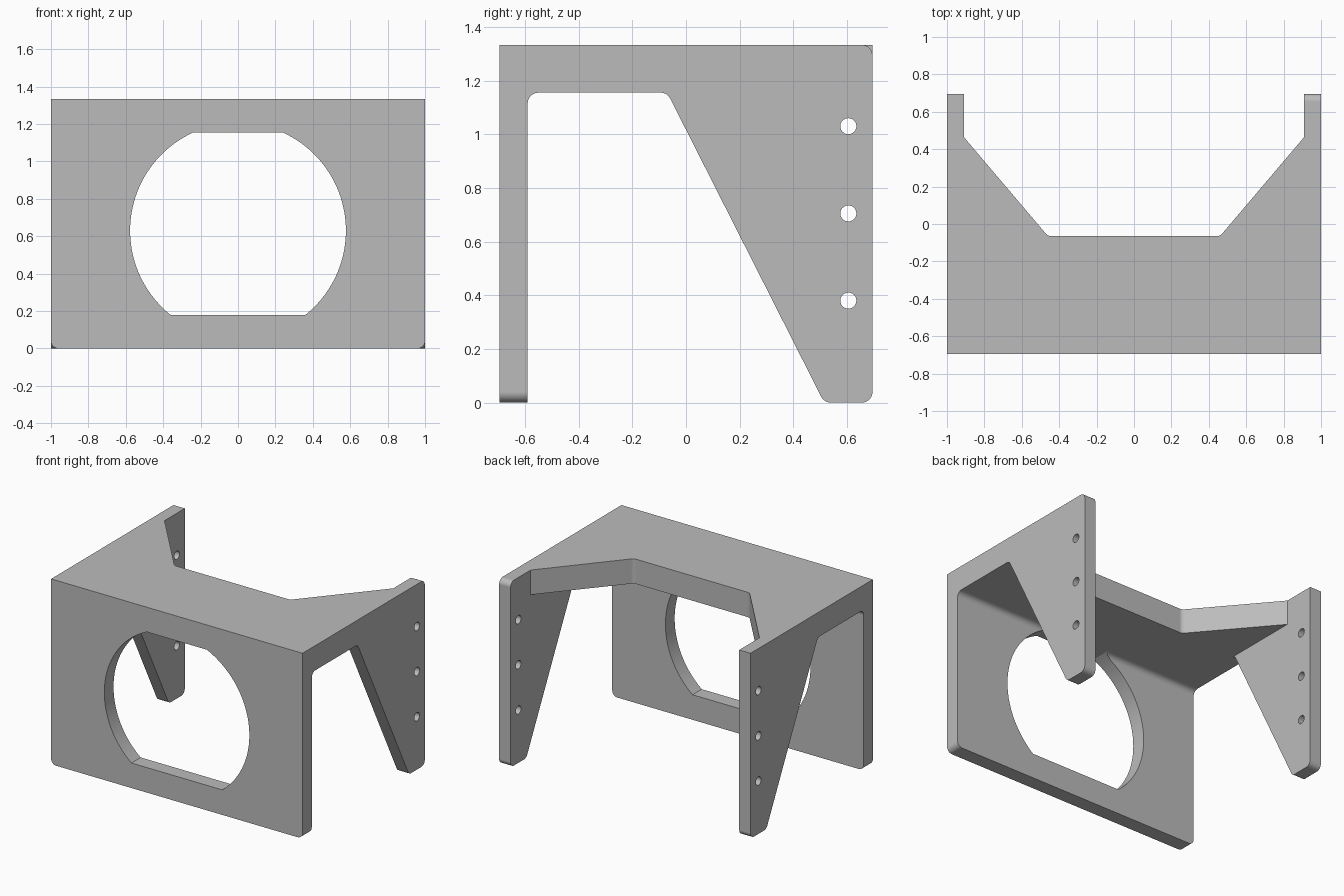
import bpy, bmesh, math
from mathutils import Vector

cube = bpy.data.objects.get("Cube")
if cube:
    bpy.data.objects.remove(cube, do_unlink=True)

HALF_Y, TOP, UNDER = 0.695, 1.333, 1.155   # half depth, height, underside of top plate
INNER_X, PANEL_Y = 0.91, -0.59             # inner face of legs, back of front panel
ROUND = 0.04

grey = bpy.data.materials.new("plain grey")
grey.use_nodes = True
grey.diffuse_color = (0.5, 0.5, 0.5, 1)
grey.node_tree.nodes["Principled BSDF"].inputs["Base Color"].default_value = (0.5, 0.5, 0.5, 1)


def rounded(corners, steps=8):
    """Outline from (a, b, radius) corners, each filleted by its radius."""
    out = []
    for i, (a, b, r) in enumerate(corners):
        p = Vector((a, b))
        if r == 0:
            out.append(p)
            continue
        u = (Vector(corners[i - 1][:2]) - p).normalized()
        v = (Vector(corners[(i + 1) % len(corners)][:2]) - p).normalized()
        half = u.angle(v) / 2
        centre = p + (u + v).normalized() * r / math.sin(half)
        start = (p + u * r / math.tan(half) - centre).normalized()
        end = (p + v * r / math.tan(half) - centre).normalized()
        out += [centre + r * start.slerp(end, k / steps) for k in range(steps + 1)]
    return out


def prism(name, outline, axis, lo, hi):
    """Extrude a flat outline along the given axis."""
    place = {"X": lambda p, d: (d, p[0], p[1]),
             "Y": lambda p, d: (p[0], d, p[1]),
             "Z": lambda p, d: (p[0], p[1], d)}[axis]
    bm = bmesh.new()
    face = bm.faces.new([bm.verts.new(place(p, lo)) for p in outline])
    moved = bmesh.ops.extrude_face_region(bm, geom=[face], use_keep_orig=True)["geom"]
    shift = Vector(place((0, 0), hi - lo))
    bmesh.ops.translate(bm, vec=shift, verts=[g for g in moved if isinstance(g, bmesh.types.BMVert)])
    bmesh.ops.recalc_face_normals(bm, faces=bm.faces)
    mesh = bpy.data.meshes.new(name)
    bm.to_mesh(mesh)
    bm.free()
    mesh.materials.append(grey)
    ob = bpy.data.objects.new(name, mesh)
    bpy.context.collection.objects.link(ob)
    return ob


def cut(target, cutter):
    """Subtract the cutter, then remove it."""
    mod = target.modifiers.new("cut", "BOOLEAN")
    mod.operation, mod.solver, mod.object = "DIFFERENCE", "EXACT", cutter
    bpy.context.view_layer.objects.active = target
    bpy.ops.object.modifier_apply(modifier=mod.name)
    bpy.data.objects.remove(cutter, do_unlink=True)


def corner_waste(a, b, sa, sb):
    """Scrap outside a rounded corner at (a, b) pointing towards (sa, sb)."""
    arc = rounded([(a - sa * ROUND, b, 0), (a, b, ROUND), (a, b - sb * ROUND, 0)])[1:-1]
    far = 0.05
    return arc + [Vector((a + sa * far, b - sb * ROUND)), Vector((a + sa * far, b + sb * far)),
                  Vector((a - sa * ROUND, b + sb * far))]


# Side profile: front panel, top plate and tapered legs
bracket = prism("bracket", rounded([
    (-HALF_Y, 0, 0), (-HALF_Y, TOP, 0), (HALF_Y, TOP, 0), (HALF_Y, 0, ROUND),
    (0.515, 0, ROUND), (-0.07, UNDER, ROUND), (PANEL_Y, UNDER, ROUND), (PANEL_Y, 0, 0)]),
    "X", -1, 1)

# Hollow between the two legs
cut(bracket, prism("hollow", [(-0.5, -1), (1, -1), (1, UNDER), (-0.5, UNDER)],
                   "X", -INNER_X, INNER_X))

# Notch in the back of the top plate
cut(bracket, prism("notch", rounded([
    (-INNER_X, 1, 0), (-INNER_X, 0.465, 0), (-0.46, -0.065, ROUND),
    (0.46, -0.065, ROUND), (INNER_X, 0.465, 0), (INNER_X, 1, 0)]), "Z", 1, 1.5))

# Round window in the front panel with flat top and bottom
radius, mid = 0.577, 0.63
low, high = math.asin((0.18 - mid) / radius), math.asin((UNDER - mid) / radius)
angles = [low + (high - low) * k / 32 for k in range(33)]
window = [(radius * math.cos(t), mid + radius * math.sin(t)) for t in angles]
window += [(-x, z) for x, z in reversed(window)]
cut(bracket, prism("window", window, "Y", -1, -0.5))

# Screw holes through both legs
for z in (0.38, 0.705, 1.03):
    ring = [(0.605 + 0.03 * math.cos(k * math.tau / 24), z + 0.03 * math.sin(k * math.tau / 24))
            for k in range(24)]
    cut(bracket, prism("screw_hole", ring, "X", -1.5, 1.5))

# Rounded lower corners of the front panel
for side in (-1, 1):
    cut(bracket, prism("panel_corner", corner_waste(side, 0, side, -1), "Y", -1, -0.5))

# Rounded upper back corner of the left leg only
cut(bracket, prism("leg_corner", corner_waste(HALF_Y, TOP, 1, 1), "X", 0.8, 1.2))

# Smooth fillets, crisp edges
bpy.ops.object.select_all(action="DESELECT")
bracket.select_set(True)
bpy.context.view_layer.objects.active = bracket
bpy.ops.object.shade_smooth_by_angle(angle=math.radians(25))
weighted = bracket.modifiers.new("even_normals", "WEIGHTED_NORMAL")
weighted.keep_sharp = True
